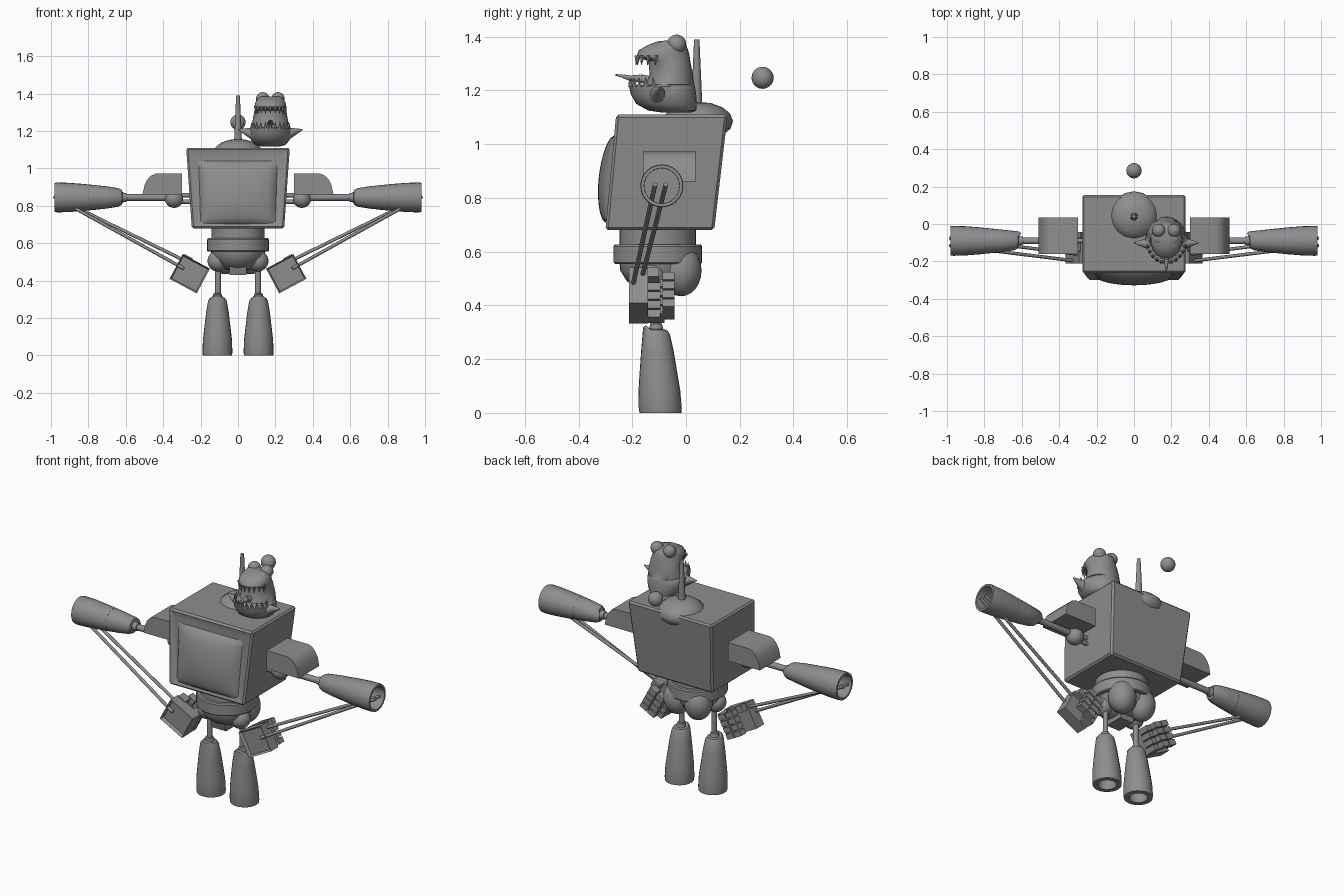
import bpy, bmesh, math
from mathutils import Matrix, Vector

if "Cube" in bpy.data.objects:
    bpy.data.objects.remove(bpy.data.objects["Cube"])

GREY = (0.27, 0.27, 0.27, 1)
metal = bpy.data.materials.new("plain_grey")
metal.use_nodes = True
metal.diffuse_color = GREY
metal.node_tree.nodes["Principled BSDF"].inputs["Base Color"].default_value = GREY


def finish(bm, name, angle=35, mirror=False):
    bmesh.ops.recalc_face_normals(bm, faces=bm.faces)
    me = bpy.data.meshes.new(name)
    bm.to_mesh(me)
    bm.free()
    me.materials.append(metal)
    for p in me.polygons:
        p.use_smooth = True
    me.set_sharp_from_angle(angle=math.radians(angle))
    ob = bpy.data.objects.new(name, me)
    bpy.context.scene.collection.objects.link(ob)
    if mirror:
        m = ob.modifiers.new("mirror", "MIRROR")
        m.use_mirror_merge = False


def loft(bm, rings, segs=24, mat=Matrix()):
    """Join elliptical rings (centre y, height, x radius, y radius) and cap the ends."""
    loops = []
    for cy, z, rx, ry in rings:
        angs = [math.tau * i / segs for i in range(segs)]
        loops.append([bm.verts.new(mat @ Vector((rx * math.cos(a), cy + ry * math.sin(a), z))) for a in angs])
    for a, b in zip(loops, loops[1:]):
        for i in range(segs):
            j = (i + 1) % segs
            bm.faces.new((a[i], a[j], b[j], b[i]))
    bm.faces.new(loops[0])
    bm.faces.new(loops[-1])
    return loops


def lathe(bm, profile, segs=24, mat=Matrix()):
    loft(bm, [(0, z, r, r) for r, z in profile], segs, mat)


def rod(bm, a, b, r1, r2=None, segs=12):
    a, b = Vector(a), Vector(b)
    turn = (b - a).to_track_quat("Z", "Y").to_matrix().to_4x4()
    r2 = r1 if r2 is None else r2
    lathe(bm, [(r1, 0), (r2, (b - a).length)], segs, Matrix.Translation(a) @ turn)


def ball(bm, centre, radii, segs=24):
    mat = Matrix.Translation(centre) @ Matrix.Diagonal((*radii, 1))
    bmesh.ops.create_uvsphere(bm, u_segments=segs, v_segments=segs // 2, radius=1, matrix=mat)


def box(bm, centre, size, mat=Matrix()):
    m = mat @ Matrix.Translation(centre) @ Matrix.Diagonal((*size, 1))
    return bmesh.ops.create_cube(bm, size=1, matrix=m)["verts"]


# Monitor-shaped torso, wider at the top and leaning back
def face_y(z):
    return -0.30 + 0.04 * (z - 0.68) / 0.43


bm = bmesh.new()
for v in box(bm, (0, 0, 0), (2, 2, 2)):
    top = v.co.z > 0
    z = 1.11 if top else 0.68
    back = 0.155 if top else 0.105
    v.co = (v.co.x * (0.277 if top else 0.247), face_y(z) if v.co.y < 0 else back, z)
bmesh.ops.bevel(bm, geom=bm.edges[:], offset=0.01, segments=1, affect="EDGES")
bm.normal_update()
front = max((f for f in bm.faces if f.normal.y < -0.9), key=lambda f: f.calc_area())
bmesh.ops.inset_region(bm, faces=[front], thickness=0.045, depth=-0.01)
finish(bm, "torso_case", 20)

# Bulging screen
bm = bmesh.new()
bmesh.ops.create_grid(bm, x_segments=20, y_segments=20, size=1)
for v in bm.verts:
    u, w = v.co.x, v.co.y
    z = 0.87 + 0.17 * w
    bulge = math.sqrt(max(0, (1 - u * u) * (1 - w * w)))
    v.co = (u * (0.205 + 0.005 * w), face_y(z) + 0.01 - 0.053 * bulge, z)
finish(bm, "screen", 60)

# Top dome, antenna and the loose ball behind
bm = bmesh.new()
ball(bm, (0, 0.045, 1.085), (0.13, 0.13, 0.073), 16)
finish(bm, "top_dome", 40)
bm = bmesh.new()
rod(bm, (0, 0.04, 1.14), (0, 0.04, 1.39), 0.021, 0.01)
finish(bm, "antenna")
bm = bmesh.new()
ball(bm, (0, 0.285, 1.247), (0.041,) * 3)
finish(bm, "loose_ball")

# Shoulder guards: front outline extruded in depth
bm = bmesh.new()
outline = [(-0.30, 0.972), (-0.44, 0.972), (-0.465, 0.962), (-0.485, 0.94), (-0.50, 0.91), (-0.51, 0.862), (-0.30, 0.862)]
face = bm.faces.new([bm.verts.new((x, -0.16, z)) for x, z in outline])
side = bmesh.ops.extrude_face_region(bm, geom=[face], use_keep_orig=True)["geom"]
bmesh.ops.translate(bm, vec=(0, 0.195, 0), verts=[g for g in side if isinstance(g, bmesh.types.BMVert)])
finish(bm, "shoulder_guard", 30, True)

# Shoulder joint with pegs and arm rod
bm = bmesh.new()
ball(bm, (-0.342, -0.09, 0.838), (0.049,) * 3)
for z in (0.823, 0.857):
    rod(bm, (-0.35, -0.09, z), (-0.24, -0.09, z), 0.012)
rod(bm, (-0.34, -0.09, 0.845), (-0.64, -0.09, 0.845), 0.018)
finish(bm, "shoulder_joint", 35, True)


# Flared sleeves: boots and forearms share a shape with a pointed cuff
def sleeve(name, hole, depth, length, mat, lean=0):
    bm = bmesh.new()
    shape = [(hole, depth), (hole, 0), (0.078, 0), (0.08, 0.015), (0.078, 0.08), (0.072, 0.4 * length),
             (0.06, 0.7 * length), (0.05, 0.87 * length), (0.04, 0.92 * length), (0.026, 0.93 * length),
             (0.022, 0.99 * length), (0.012, length)]
    loops = loft(bm, [(-lean * z, z, r, r) for r, z in shape])
    for v in loops[7] + loops[8]:
        v.co.z += 0.9 * max(0, -v.co.y - lean * v.co.z - 0.02)
    bmesh.ops.transform(bm, matrix=mat, verts=bm.verts)
    finish(bm, name, 40, True)


sleeve("boot", 0.05, 0.06, 0.335, Matrix.Translation((-0.11, -0.095, 0)), 0.05)
arm_turn = Matrix(((0, 0, 1, -0.98), (0, -1, 0, -0.09), (1, 0, 0, 0.845), (0, 0, 0, 1)))
sleeve("forearm", 0.066, 0.22, 0.39, arm_turn)

# Legs with ball hips
bm = bmesh.new()
rod(bm, (-0.107, -0.112, 0.30), (-0.107, -0.112, 0.52), 0.015)
ball(bm, (-0.107, -0.13, 0.505), (0.056,) * 3)
finish(bm, "leg", 35, True)

# Waist, belt and pelvis
centre = Matrix.Translation((0, -0.105, 0))
for name, prof in (("waist", [(0.143, 0.61), (0.143, 0.70)]),
                   ("belt", [(0.16, 0.555), (0.165, 0.56), (0.165, 0.62), (0.16, 0.627)]),
                   ("pelvis", [(0.143, 0.57), (0.14, 0.53), (0.115, 0.49), (0.07, 0.46), (0.02, 0.45)])):
    bm = bmesh.new()
    lathe(bm, prof, 32, centre)
    finish(bm, name)
bm = bmesh.new()
ball(bm, (-0.068, -0.018, 0.53), (0.078, 0.076, 0.096))
finish(bm, "rear_lobe", 35, True)
bm = bmesh.new()
for v in box(bm, (0, -0.12, 0.495), (0.09, 0.19, 0.13)):
    if v.co.z < 0.5:
        v.co.y = -0.12 + 0.6 * (v.co.y + 0.12)
finish(bm, "crotch_plate")

# Detached hands: hollow palm plate with rows of finger blocks and a thumb
hand = Matrix(((0.88, 0, 0.47, -0.258), (0, 1, 0, 0), (-0.47, 0, 0.88, 0.437), (0, 0, 0, 1)))
bm = bmesh.new()
box(bm, (0, -0.177, 0), (0.165, 0.07, 0.15))
bm.normal_update()
bmesh.ops.inset_region(bm, faces=[f for f in bm.faces if f.normal.y < -0.9], thickness=0.012, depth=-0.02)
bmesh.ops.transform(bm, matrix=hand, verts=bm.verts)
finish(bm, "palm", 30, True)
bm = bmesh.new()
for row in range(4):
    w = -0.057 + 0.038 * row
    for u, y, deep in ((0.058, -0.115, 0.07), (0.03, -0.07, 0.055), (-0.025, -0.065, 0.045)):
        box(bm, (u, y, w), (0.048, deep, 0.031), hand)
box(bm, (-0.05, -0.125, 0.06), (0.05, 0.05, 0.04), hand)
finish(bm, "fingers", 30, True)

# Thin cables from the sleeves to the hands
bm = bmesh.new()
rod(bm, (-0.985, -0.115, 0.85), (-0.29, -0.20, 0.465), 0.009, segs=8)
rod(bm, (-0.985, -0.075, 0.85), (-0.27, -0.165, 0.5), 0.009, segs=8)
finish(bm, "arm_cables", 60, True)

# Creature head with an open mouth: rows are height, front, back, half width
HX = 0.173
rows = [(1.118, -0.09, 0.02, 0.05), (1.125, -0.14, 0.038, 0.08), (1.15, -0.185, 0.04, 0.102),
        (1.185, -0.205, 0.038, 0.112), (1.215, -0.212, 0.033, 0.11), (1.22, -0.2, 0.032, 0.1),
        (1.222, -0.15, 0.03, 0.1), (1.26, -0.135, 0.025, 0.094), (1.31, -0.14, 0.016, 0.085),
        (1.325, -0.185, 0.014, 0.085), (1.35, -0.175, 0.008, 0.082), (1.37, -0.14, 0, 0.07), (1.385, -0.1, -0.03, 0.035)]
bm = bmesh.new()
loft(bm, [((f + b) / 2, z, w, (b - f) / 2) for z, f, b, w in rows], 32, Matrix.Translation((HX, 0, 0)))
finish(bm, "creature_head", 50)

# Teeth along both jaws
bm = bmesh.new()
for z, rx, ry, cy, tall, count in ((1.213, 0.102, 0.118, -0.088, 0.036, 11), (1.33, 0.08, 0.095, -0.087, -0.036, 9)):
    for i in range(count):
        a = math.radians(-75 + 150 * i / (count - 1))
        x, y = HX + rx * math.sin(a), cy - ry * math.cos(a)
        rod(bm, (x, y, z), (x, y - 0.004, z + tall), 0.011, 0.001, 6)
finish(bm, "teeth")

# Eyes, brow bumps and side fins
bm = bmesh.new()
for s in (-1, 1):
    ball(bm, (HX + s * 0.041, -0.035, 1.372), (0.036,) * 3)
    ball(bm, (HX + s * 0.038, -0.075, 1.352), (0.036, 0.04, 0.034))
finish(bm, "eyes")
bm = bmesh.new()
for s in (-1, 1):
    rod(bm, (HX + s * 0.085, -0.105, 1.185), (HX + s * 0.172, -0.1, 1.208), 0.036, 0.003)
finish(bm, "side_fins")

# Tongue sticking out
bm = bmesh.new()
path = [(-0.13, 1.235), (-0.17, 1.245), (-0.205, 1.245), (-0.235, 1.253), (-0.262, 1.258)]
for i, (p, q) in enumerate(zip(path, path[1:])):
    rod(bm, (HX, *p), (HX, *q), 0.018 - 0.004 * i, 0.015 - 0.004 * i)
finish(bm, "tongue", 60)
